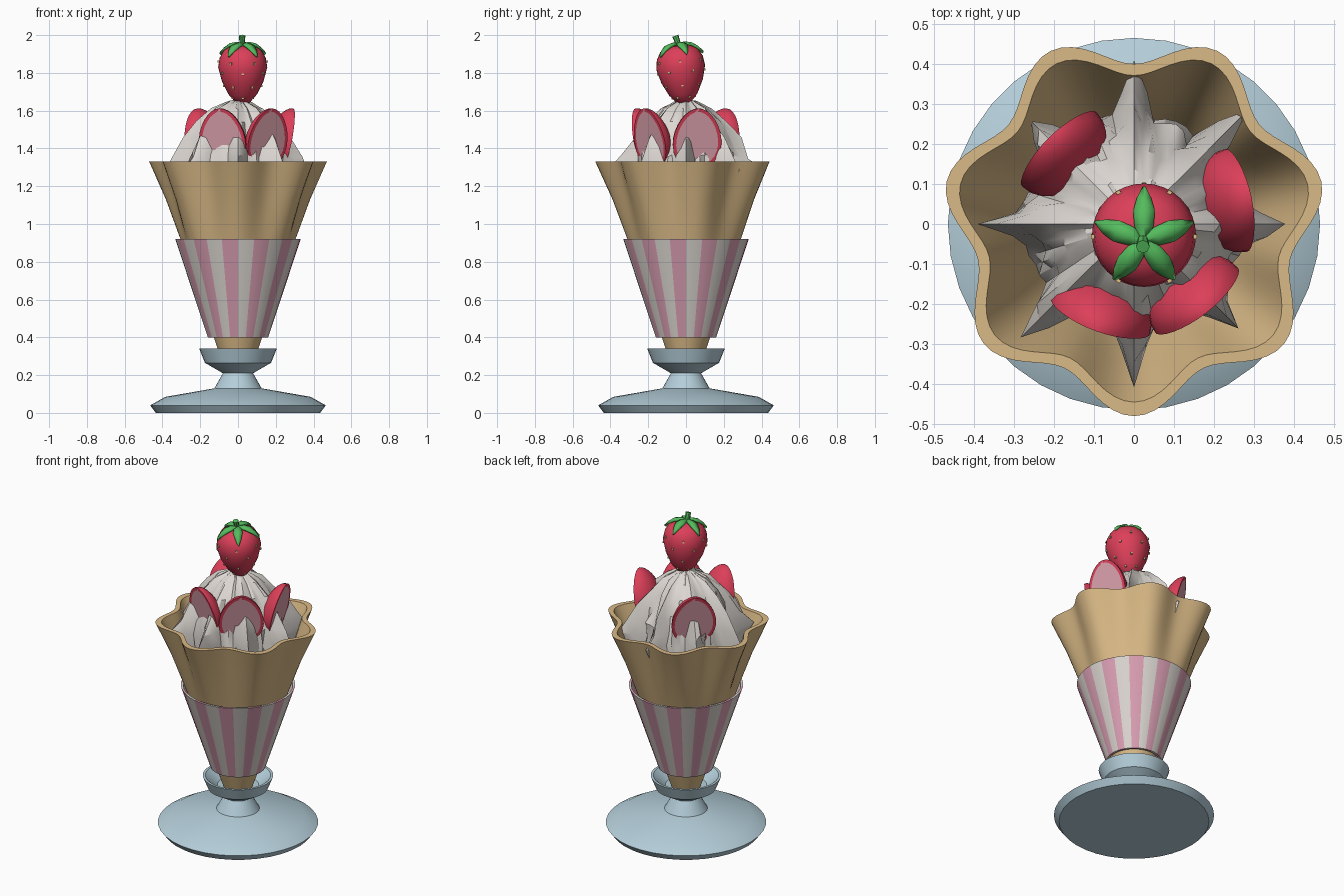
import bpy, bmesh, random
from math import sin, cos, pi, radians
from mathutils import Matrix, Vector

random.seed(4)
cube = bpy.data.objects.get("Cube")
if cube:
    bpy.data.objects.remove(cube, do_unlink=True)


def material(name, *rgb):
    m = bpy.data.materials.new(name)
    m.use_nodes = True
    m.diffuse_color = (*rgb, 1)
    m.node_tree.nodes["Principled BSDF"].inputs["Base Color"].default_value = (*rgb, 1)
    return m


glass = material("pale blue glass", .46, .62, .70)
wafer = material("golden wafer", .70, .49, .24)
white = material("cream white", .72, .68, .64)
pink = material("paper pink", .71, .35, .46)
red = material("berry red", .72, .05, .10)
flesh = material("berry flesh pink", .72, .36, .42)
green = material("leaf green", .09, .50, .11)
yellow = material("seed yellow", .85, .62, .28)


def finish(name, bm, mats, angle=35, matrix=None):
    """Turn a bmesh into a shaded object."""
    bmesh.ops.remove_doubles(bm, verts=bm.verts, dist=1e-5)
    bmesh.ops.recalc_face_normals(bm, faces=bm.faces)
    if matrix:
        bm.transform(matrix)
    me = bpy.data.meshes.new(name)
    bm.to_mesh(me)
    bm.free()
    for m in mats:
        me.materials.append(m)
    ob = bpy.data.objects.new(name, me)
    bpy.context.collection.objects.link(ob)
    bpy.ops.object.select_all(action='DESELECT')
    ob.select_set(True)
    bpy.context.view_layer.objects.active = ob
    bpy.ops.object.shade_smooth_by_angle(angle=radians(angle))
    return ob


def lathe(name, profile, segs, mats, wave=None, rule=None, closed=False, jitter=0, angle=35, matrix=None):
    """Spin (radius, height, wave size) points; wave(a) shapes the outline."""
    bm = bmesh.new()
    rings = []
    for r, z, amp in profile:
        ring = []
        for i in range(segs):
            a = 2 * pi * i / segs
            j = random.uniform(-jitter, jitter) * amp if jitter else 0
            rad = r + (amp * wave(a) if wave else 0) + j
            ring.append(bm.verts.new((rad * cos(a), rad * sin(a), z + j)))
        rings.append(ring)
    if closed:
        rings.append(rings[0])
    for lo, hi in zip(rings, rings[1:]):
        for i in range(segs):
            k = (i + 1) % segs
            f = bm.faces.new((lo[i], lo[k], hi[k], hi[i]))
            if rule:
                f.material_index = rule(i)
    return finish(name, bm, mats, angle, matrix)


# Footed glass stand
stand = [(0, 0), (.435, 0), (.465, .04), (.385, .085), (.125, .13), (.08, .21),
         (.175, .265), (.205, .34), (.19, .34), (.12, .28), (0, .27)]
lathe("glass_stand", [(r, z, 0) for r, z in stand], 36, [glass], angle=30)

# Wafer cup with a seven-lobed rim
cup = [(0, .275, 0), (.085, .275, 0), (.128, .40, 0), (.215, .66, .003), (.298, .92, .012),
       (.365, 1.13, .024), (.44, 1.33, .04), (.408, 1.33, .037), (.335, 1.13, .022),
       (.27, .92, .01), (.1, .45, 0), (0, .45, 0)]
lathe("wafer_cup", cup, 112, [wafer], wave=lambda a: cos(7 * (a + pi / 2)))

# Striped paper sleeve, open at both ends
sleeve = [(.16, .40, 0), (.332, .92, 0), (.318, .92, 0), (.146, .40, 0)]
lathe("paper_sleeve", sleeve, 48, [white, pink], rule=lambda i: i // 2 % 2, closed=True)

# Whipped cream mound with star-shaped ridges
cream = [(0, 1.66, 0), (.05, 1.65, .01), (.115, 1.61, .02), (.175, 1.54, .035), (.215, 1.45, .06),
         (.24, 1.36, .09), (.24, 1.27, .125), (.26, 1.18, .07), (.26, 1.08, .01), (0, 1.08, 0)]
lathe("whipped_cream", cream, 64, [white], wave=lambda a: 1 - abs(sin(4 * a)) + .15 * cos(16 * a),
      jitter=.2, angle=30)


# Berry slices: half berries, cut face outward, leaning out a little
def berry_slice(name, x, y, facing, lean=12):
    bm = bmesh.new()
    bmesh.ops.create_uvsphere(bm, u_segments=24, v_segments=14, radius=1)
    geom = bm.verts[:] + bm.edges[:] + bm.faces[:]
    cut = bmesh.ops.bisect_plane(bm, geom=geom, plane_co=(0, 0, 0), plane_no=(1, 0, 0), clear_outer=True)
    rim = [e for e in cut["geom_cut"] if isinstance(e, bmesh.types.BMEdge)]
    for v in bm.verts:
        taper = 1 - .15 * v.co.z
        v.co = (v.co.x * .10 * taper, v.co.y * .13 * taper, v.co.z * .165)
    face = bmesh.ops.contextual_create(bm, geom=rim)["faces"]
    bmesh.ops.inset_region(bm, faces=face, thickness=.018)
    for f in face:
        f.material_index = 1
    place = (Matrix.Translation((x, y, 1.45)) @ Matrix.Rotation(radians(facing), 4, 'Z')
             @ Matrix.Rotation(radians(lean), 4, 'Y'))
    finish(name, bm, [red, flesh], 40, place)


for name, x, y, facing in (("front_right_slice", -.085, -.235, -110), ("front_left_slice", .16, -.195, -52),
                           ("left_slice", .26, .06, 12), ("back_right_slice", -.19, .19, 135)):
    berry_slice(name, x, y, facing)

# Whole berry on top, tipped slightly forward
tilt = Matrix.Translation((.025, -.025, 1.8)) @ Matrix.Rotation(.1, 4, 'X')
berry = [(0, -.17), (.035, -.16), (.075, -.115), (.11, -.045), (.13, .03),
         (.122, .08), (.1, .12), (.06, .142), (0, .147)]
lathe("top_berry", [(r, z, 0) for r, z in berry], 32, [red], angle=60, matrix=tilt)

# Seeds set into the berry skin
bm = bmesh.new()
for row, (r, z) in enumerate([(.06, -.13), (.099, -.07), (.124, .005), (.127, .06)]):
    for i in range(6):
        turn = Matrix.Rotation((i + row % 2 / 2) * pi / 3 - pi / 2, 4, 'Z')
        bmesh.ops.create_cube(bm, size=.011, matrix=turn @ Matrix.Translation((r, 0, z)))
finish("berry_seeds", bm, [yellow], matrix=tilt)

# Five folded leaves
bm = bmesh.new()
for i in range(5):
    turn = Matrix.Rotation(pi / 2 + i * 2 * pi / 5, 4, 'Z')
    rows = []
    for d, w, z in ((0, .004, .154), (.035, .022, .158), (.07, .026, .15), (.1, .016, .128), (.125, .001, .1)):
        rows.append([bm.verts.new(turn @ Vector((d, s * w, z - abs(s) * .006))) for s in (-1, 0, 1)])
    for p, q in zip(rows, rows[1:]):
        for k in (0, 1):
            bm.faces.new((p[k], q[k], q[k + 1], p[k + 1]))
leaves = finish("berry_leaves", bm, [green], 50, tilt)
thick = leaves.modifiers.new("thickness", 'SOLIDIFY')
thick.thickness = .012
thick.offset = 0

# Short leaning stem
stem = Matrix.Translation((.022, -.036, 1.94)) @ Matrix.Rotation(.35, 4, 'X')
lathe("berry_stem", [(0, 0, 0), (.013, 0, 0), (.017, .06, 0), (0, .06, 0)], 8, [green], matrix=stem)
